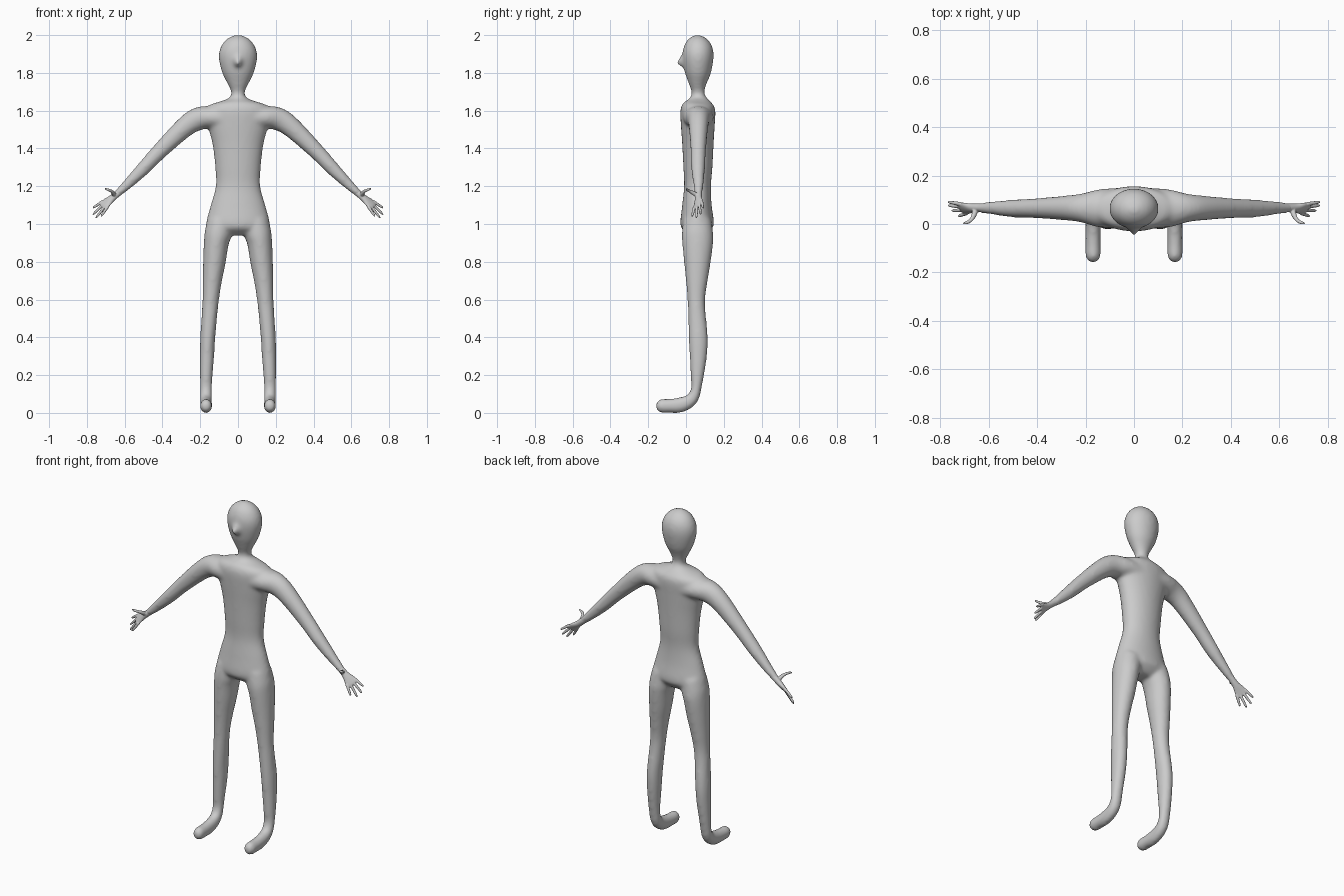
import bpy, bmesh, math
from mathutils import Vector


def catmull(a, b, c, d, t):
    return 0.5 * (2*b + (c - a)*t + (2*a - 5*b + 4*c - d)*t*t + (3*b - a - 3*c + d)*t**3)


def tube(bm, secs, ref, side=1, sub=5, n=32):
    """Loft ellipses (x, y, z, radius along ref, other radius) along a smooth path."""
    pts = []
    for i in range(len(secs) - 1):
        q = [secs[max(0, min(len(secs) - 1, i + k))] for k in (-1, 0, 1, 2)]
        for j in range(sub):
            pts.append([catmull(*v, j / sub) for v in zip(*q)])
    pts.append(list(secs[-1]))
    rings = []
    for i, p in enumerate(pts):
        a, b = pts[max(0, i - 1)], pts[min(len(pts) - 1, i + 1)]
        t = (Vector(b[:3]) - Vector(a[:3])).normalized()
        r = Vector(ref)
        u = (r - t * r.dot(t)).normalized()
        v = t.cross(u)
        ring = []
        for k in range(n):
            ang = 2 * math.pi * k / n
            co = (Vector(p[:3]) + u * math.cos(ang) * max(p[3], 0.002)
                  + v * math.sin(ang) * max(p[4], 0.002))
            co.x *= side
            ring.append(bm.verts.new(co))
        rings.append(ring)
    faces = [bm.faces.new(rings[0]), bm.faces.new(rings[-1])]
    for r0, r1 in zip(rings, rings[1:]):
        for k in range(n):
            m = (k + 1) % n
            faces.append(bm.faces.new((r0[k], r0[m], r1[m], r1[k])))
    bmesh.ops.recalc_face_normals(bm, faces=faces)


def finish(bm, name, voxel, smooth):
    """Fuse the overlapping lofts into one smooth skin."""
    me = bpy.data.meshes.new(name)
    bm.to_mesh(me)
    bm.free()
    ob = bpy.data.objects.new(name, me)
    bpy.context.collection.objects.link(ob)
    rm = ob.modifiers.new("fuse", 'REMESH')
    rm.mode = 'VOXEL'
    rm.voxel_size = voxel
    rm.use_smooth_shade = True
    sm = ob.modifiers.new("soften", 'SMOOTH')
    sm.factor = 0.5
    sm.iterations = smooth
    return ob


X, Y = (1, 0, 0), (0, 1, 0)
body = bmesh.new()

# Torso, neck and head: z, half width, front y, back y
profile = [(0.94, .10, .02, .10), (0.965, .155, -.01, .13), (1.0, .17, -.03, .148),
           (1.1, .145, -.02, .136), (1.2, .118, -.01, .132), (1.3, .121, -.014, .14),
           (1.42, .135, -.02, .146), (1.52, .16, -.027, .152), (1.595, .175, -.03, .156),
           (1.63, .15, -.02, .148), (1.65, .09, 0, .13), (1.67, .045, .022, .108),
           (1.70, .037, .03, .098), (1.75, .06, .012, .112), (1.80, .084, -.006, .132),
           (1.87, .101, -.018, .145), (1.92, .098, -.017, .144), (1.96, .078, -.003, .128),
           (1.985, .051, .02, .105), (1.997, .025, .042, .083), (2.002, .004, .06, .066)]
tube(body, [(0, (f + b) / 2, z, w, (b - f) / 2) for z, w, f, b in profile], X)

# Nose
tube(body, [(0, .03, 1.865, .045, .065), (0, -.01, 1.86, .03, .042),
            (0, -.035, 1.855, .015, .02), (0, -.052, 1.852, .004, .005)], X)

for s in (1, -1):
    # Arm
    tube(body, [(.06, .065, 1.56, .085, .065), (.15, .065, 1.565, .078, .06),
                (.215, .066, 1.555, .06, .061), (.285, .066, 1.51, .051, .054),
                (.41, .065, 1.39, .041, .043), (.50, .064, 1.295, .037, .037),
                (.58, .066, 1.215, .028, .028), (.65, .067, 1.15, .019, .018),
                (.675, .067, 1.128, .013, .012)], Y, s)
    # Leg and foot
    tube(body, [(.09, .06, 1.02, .07, .075), (.105, .061, .95, .072, .083),
                (.115, .062, .9, .066, .082), (.125, .06, .8, .06, .071),
                (.136, .057, .7, .051, .058), (.146, .055, .58, .043, .046),
                (.16, .065, .4, .04, .051), (.164, .065, .3, .038, .046),
                (.168, .06, .2, .034, .036), (.169, .055, .135, .032, .028),
                (.169, .045, .095, .032, .03), (.169, .02, .063, .032, .036),
                (.169, -.03, .042, .032, .041), (.169, -.09, .037, .032, .037),
                (.169, -.13, .037, .032, .037), (.169, -.15, .037, .024, .027),
                (.169, -.161, .037, .007, .008)], X, s)
finish(body, "body", 0.009, 14)

# Hands: palm, four fingers and a curved thumb
spread = Vector((.045, .063, .045))
tips = [(.768, .091, 1.085), (.768, .077, 1.05), (.752, .055, 1.032), (.725, .032, 1.04)]
for s, name in ((1, "left_hand"), (-1, "right_hand")):
    hand = bmesh.new()
    tube(hand, [(.625, .067, 1.172, .018, .018), (.665, .066, 1.138, .02, .016),
                (.695, .065, 1.113, .031, .012), (.712, .064, 1.097, .032, .009),
                (.718, .064, 1.091, .025, .006)], spread, s)
    for i, tip in enumerate(tips):
        tip = Vector(tip)
        base = Vector((.703, .064, 1.106)) + spread * (0.27 - 0.18 * i) * 1.1
        secs = [(*base.lerp(tip, f), r, r) for f, r in
                ((0, .0085), (.5, .0075), (.88, .006), (1.03, .002))]
        tube(hand, secs, spread, s, n=12)
    tube(hand, [(.655, .062, 1.15, .012, .012), (.66, .04, 1.163, .011, .011),
                (.672, .018, 1.175, .008, .008), (.69, .006, 1.182, .007, .007),
                (.706, .003, 1.188, .003, .003)], (0, 0, 1), s, n=12)
    finish(hand, name, 0.003, 3)
